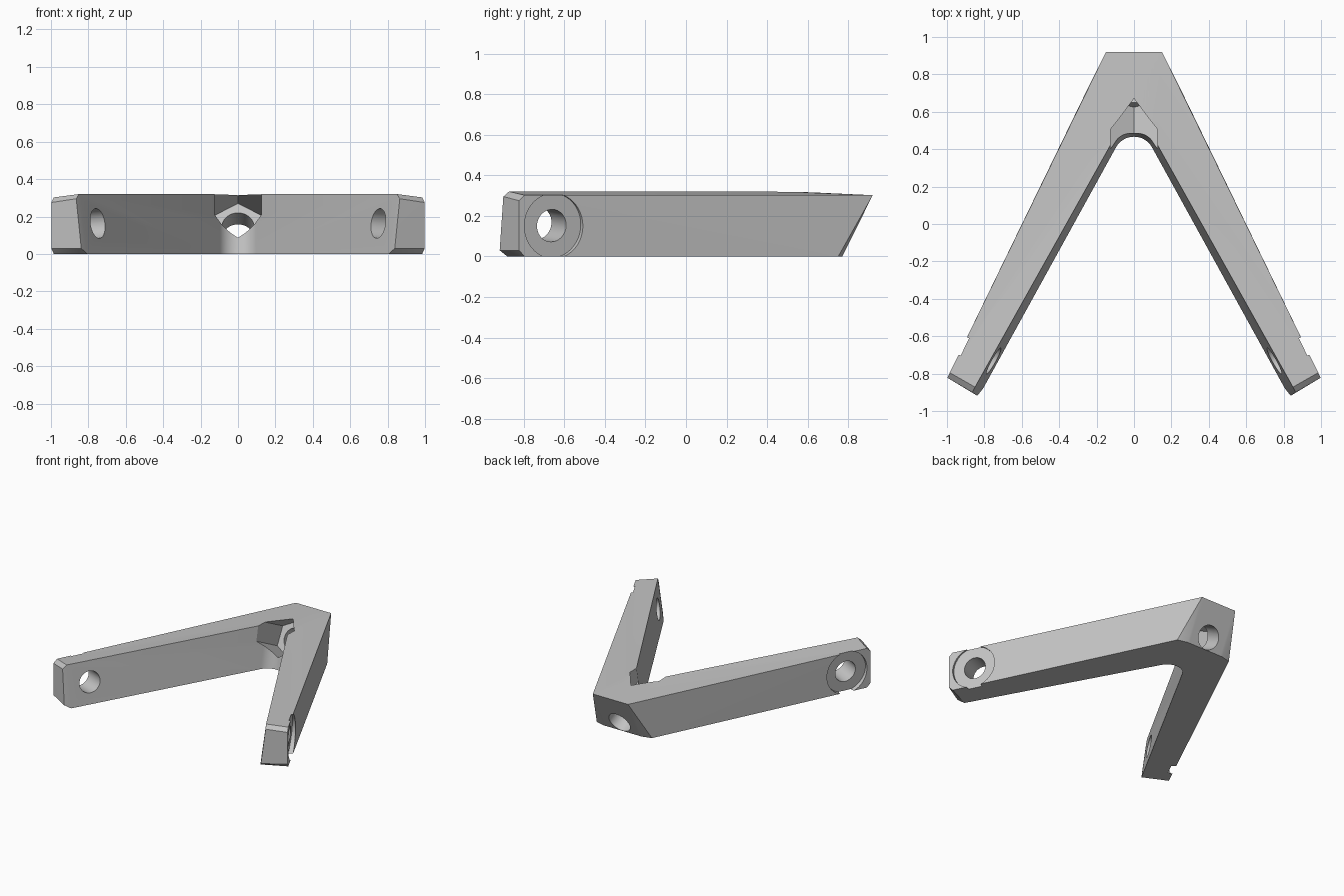
import bpy, bmesh
from math import sin, cos, pi, radians
from mathutils import Vector

cube = bpy.data.objects.get("Cube")
if cube:
    bpy.data.objects.remove(cube)
bpy.context.view_layer.update()

grey = bpy.data.materials.new("plain_grey")
grey.use_nodes = True
grey.diffuse_color = (0.55, 0.55, 0.55, 1)
grey.node_tree.nodes["Principled BSDF"].inputs["Base Color"].default_value = (0.55, 0.55, 0.55, 1)


def loft(name, sections):
    """Closed solid through rings of equal point count."""
    bm = bmesh.new()
    rings = [[bm.verts.new(p) for p in s] for s in sections]
    n = len(rings[0])
    for a, b in zip(rings, rings[1:]):
        for i in range(n):
            j = (i + 1) % n
            bm.faces.new((a[i], a[j], b[j], b[i]))
    bm.faces.new(rings[0])
    bm.faces.new(rings[-1])
    bmesh.ops.remove_doubles(bm, verts=bm.verts, dist=0.0005)
    bmesh.ops.triangulate(bm, faces=[f for f in bm.faces if len(f.verts) == 4])
    bmesh.ops.recalc_face_normals(bm, faces=bm.faces)
    me = bpy.data.meshes.new(name)
    bm.to_mesh(me)
    bm.free()
    me.materials.append(grey)
    ob = bpy.data.objects.new(name, me)
    bpy.context.collection.objects.link(ob)
    return ob


def prism(name, origin, axis, radius, start, end, sides):
    """Regular prism along an axis, measured from the origin."""
    z = Vector(axis).normalized()
    x = Vector((1, 0, 0)) if abs(z.x) < 0.1 else z.cross(Vector((0, 0, 1))).normalized()
    y = z.cross(x)
    angles = [pi / 2 + 2 * pi * i / sides for i in range(sides)]
    return loft(name, [[Vector(origin) + z * t + (x * cos(a) + y * sin(a)) * radius
                        for a in angles] for t in (start, end)])


# Half of the V body: outer bottom, outer top, inner top, inner bottom
half = []
STEPS, R = 8, 0.11
for k in range(STEPS + 1):
    t = k / STEPS
    a = radians(60.5) * t
    x, y = R * sin(a), R * cos(a) - 2.03 * R
    half.append([(0.16 * t, 0.77, 0), (0.15 * t, 0.92, 0.302),
                 (x, 0.645 + y, 0.32), (x, 0.58 + y, 0)])
half.append([(0.235, 0.75, 0), (0.15, 0.92, 0.302)] + half[-1][2:])
# Chamfered arm tip
half.append([(0.985, -0.795, 0), (0.985, -0.795, 0.302), (0.85, -0.872, 0.32), (0.807, -0.88, 0)])
half.append([(0.998, -0.822, 0.03), (0.998, -0.822, 0.275), (0.865, -0.9, 0.295), (0.838, -0.918, 0.03)])

mirrored = [[(-x, y, z) for x, y, z in s] for s in reversed(half[1:])]
body = loft("angle_bracket", mirrored + half)

# Nut pocket and bolt hole through the apex
seat, axis = (0, 0.69, 0.142), (0, 0.888, -0.459)
cutters = [prism("nut_pocket_cutter", seat, axis, 0.144, -0.5, 0, 6),
           prism("apex_hole_cutter", seat, axis, 0.087, -0.1, 0.4, 48)]
# Counterbored holes through both arm tips
for s in (-1, 1):
    centre, out = (s * 0.92, -0.65, 0.15), (s * 0.9, 0.44, -0.07)
    cutters.append(prism("arm_hole_cutter", centre, out, 0.08, -0.4, 0.2, 48))
    cutters.append(prism("counterbore_cutter", centre, out, 0.16, -0.028, 0.2, 64))

bpy.ops.object.select_all(action='DESELECT')
bpy.context.view_layer.objects.active = body
body.select_set(True)
for c in cutters:
    c.hide_render = True
    mod = body.modifiers.new("cut", 'BOOLEAN')
    mod.operation = 'DIFFERENCE'
    mod.solver = 'EXACT'
    mod.object = c
    bpy.ops.object.modifier_apply(modifier=mod.name)

bpy.ops.object.shade_smooth_by_angle(angle=radians(25))
for c in cutters:
    bpy.data.objects.remove(c)
